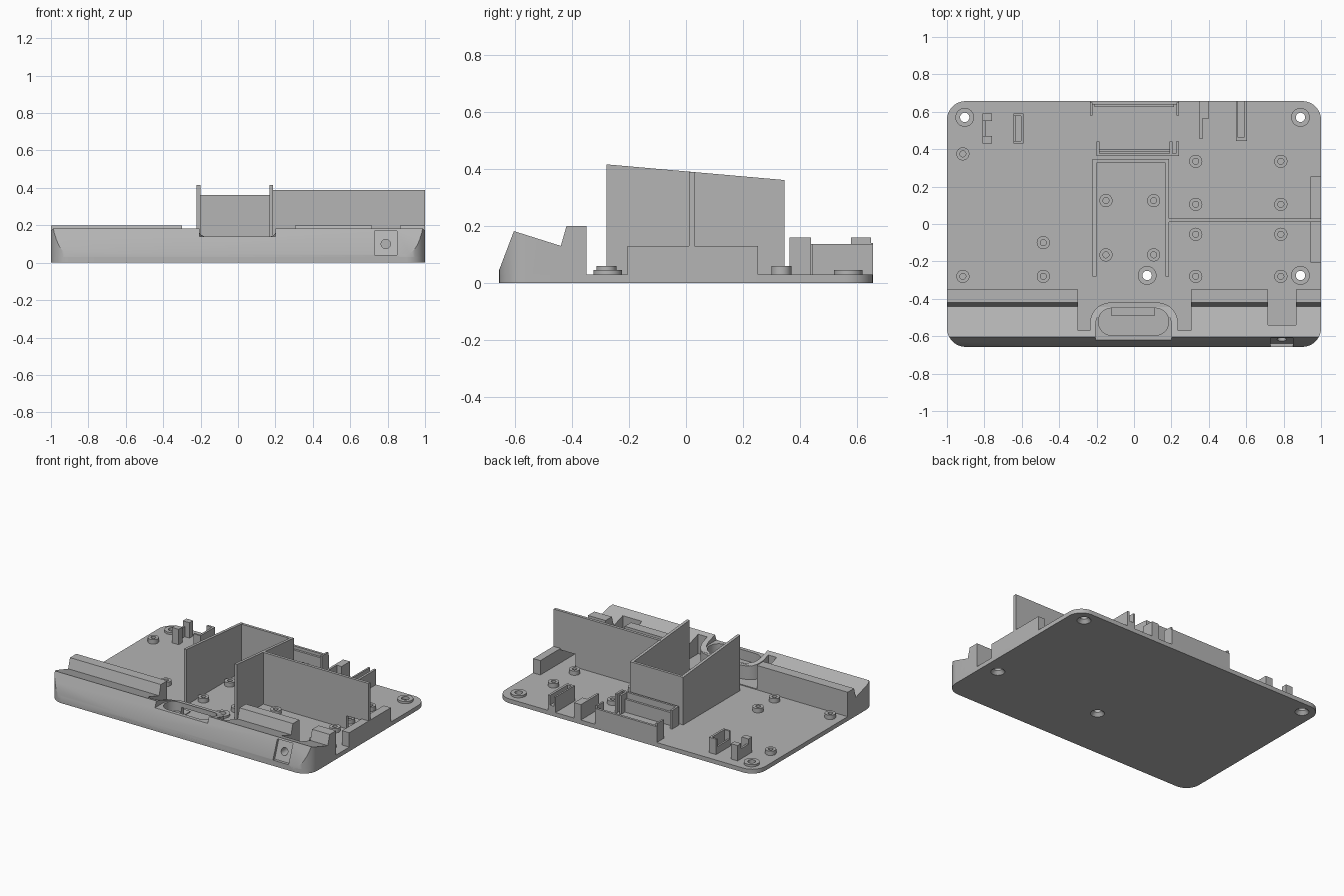
import bpy, bmesh, math
from mathutils import Matrix, Vector

cube = bpy.data.objects.get("Cube")
if cube:
    bpy.data.objects.remove(cube, do_unlink=True)

grey = bpy.data.materials.new("plain grey plastic")
grey.use_nodes = True
colour = (0.46, 0.46, 0.46, 1)
grey.diffuse_color = colour
grey.node_tree.nodes["Principled BSDF"].inputs["Base Color"].default_value = colour


def finish(bm, name):
    bmesh.ops.recalc_face_normals(bm, faces=bm.faces)
    me = bpy.data.meshes.new(name)
    bm.to_mesh(me)
    bm.free()
    me.materials.append(grey)
    ob = bpy.data.objects.new(name, me)
    bpy.context.collection.objects.link(ob)
    return ob


def prism(name, points, direction):
    """Closed outline swept along a vector."""
    bm = bmesh.new()
    face = bm.faces.new([bm.verts.new(p) for p in points])
    swept = bmesh.ops.extrude_face_region(bm, geom=[face])["geom"]
    verts = [g for g in swept if isinstance(g, bmesh.types.BMVert)]
    bmesh.ops.translate(bm, verts=verts, vec=direction)
    return finish(bm, name)


def boxes(name, *spans):
    """One object from (x0, x1, y0, y1, z0, z1) blocks."""
    bm = bmesh.new()
    for x0, x1, y0, y1, z0, z1 in spans:
        size = Matrix.Diagonal((x1 - x0, y1 - y0, z1 - z0, 1))
        place = Matrix.Translation(((x0 + x1) / 2, (y0 + y1) / 2, (z0 + z1) / 2))
        bmesh.ops.create_cube(bm, size=1, matrix=place @ size)
    return finish(bm, name)


def slab(name, x0, x1, y0, y1, z0, z1, front_r, back_r):
    """Upright block with rounded plan corners."""
    pts = []
    corners = [(x1, y0, -1, 1, front_r, 270), (x1, y1, -1, -1, back_r, 0),
               (x0, y1, 1, -1, back_r, 90), (x0, y0, 1, 1, front_r, 180)]
    for x, y, sx, sy, r, start in corners:
        for i in range(11 if r else 1):
            a = math.radians(start + 9 * i)
            pts.append((x + sx * r + r * math.cos(a), y + sy * r + r * math.sin(a), z0))
    return prism(name, pts, (0, 0, z1 - z0))


def cone(name, place, r0, r1, depth, axis="Z"):
    bm = bmesh.new()
    turn = Matrix.Rotation(math.pi / 2, 4, "X") if axis == "Y" else Matrix()
    bmesh.ops.create_cone(bm, cap_ends=True, segments=32, radius1=r0, radius2=r1,
                          depth=depth, matrix=Matrix.Translation(place) @ turn)
    return finish(bm, name)


def boolean(ob, tool, operation="DIFFERENCE"):
    mod = ob.modifiers.new("cut", "BOOLEAN")
    mod.operation, mod.object, mod.solver = operation, tool, "EXACT"
    bpy.context.view_layer.objects.active = ob
    bpy.ops.object.modifier_apply(modifier=mod.name)
    bpy.data.objects.remove(tool, do_unlink=True)


def ring(name, x, y, outer, inner, z0, z1):
    """Hollow round boss."""
    bm = bmesh.new()
    prof = [(inner, z0), (outer, z0), (outer, z1), (inner, z1), (inner, z0)]
    vs = [bm.verts.new((x + r, y, z)) for r, z in prof]
    es = [bm.edges.new(p) for p in zip(vs, vs[1:])]
    bmesh.ops.spin(bm, geom=vs + es, cent=(x, y, 0), axis=(0, 0, 1),
                   angle=math.tau, steps=32)
    bmesh.ops.remove_doubles(bm, verts=bm.verts, dist=0.0005)
    return finish(bm, name)


D = 0.657      # half depth
T = 0.03       # floor thickness

# Floor plate with countersunk corner screws
plate = slab("base_plate", -1, 1, -D, D, 0, T, 0.1, 0.1)
for i, (x, y) in enumerate([(-0.905, 0.57), (0.89, 0.57), (0.07, -0.275), (0.89, -0.275)]):
    boolean(plate, cone("hole", (x, y, 0.02), 0.025, 0.025, 0.1))
    boolean(plate, cone("countersink", (x, y, 0.008), 0.05, 0.025, 0.03))
    ring(f"screw_boss_{i}", x, y, 0.05, 0.025, 0.025, 0.045)

# Sloped front bar with a raised rear lip
profile = [(-D, 0.004), (-D, 0.045), (-0.605, 0.182), (-0.44, 0.13),
           (-0.42, 0.2), (-0.35, 0.2), (-0.35, 0.004)]
bar = prism("front_bar", [(-1, y, z) for y, z in profile], (2, 0, 0))
boolean(bar, slab("outline", -1, 1, -D, D, -0.1, 0.4, 0.1, 0.1), "INTERSECT")

# Central notch leaves an arched collar standing
notch = boxes("notch", (-0.3, 0.305, -0.57, -0.3, 0.036, 0.4))
boolean(notch, slab("collar", -0.235, 0.235, -0.62, -0.42, 0, 0.5, 0, 0.11))
boolean(bar, notch)
boolean(bar, slab("collar_step", -0.205, 0.2, -0.8, -0.44, 0.14, 0.4, 0, 0.1))
boolean(bar, slab("collar_lip", -0.3, 0.3, -0.443, -0.3, 0.13, 0.4, 0, 0))
boolean(bar, slab("collar_well", -0.19, 0.185, -0.595, -0.45, 0.07, 0.4, 0.07, 0.07))
boolean(bar, boxes("cable_gap", (-0.12, 0.11, -0.49, -0.3, T, 0.1)))

# Socket pocket, its hole and the space behind it
boolean(bar, boxes("socket_space", (0.717, 0.865, -0.54, -0.3, 0.036, 0.4)))
pocket = [(-0.8, 0.04), (-0.638, 0.04), (-0.592, 0.17), (-0.8, 0.17)]
boolean(bar, prism("pocket", [(0.73, y, z) for y, z in pocket], (0.12, 0, 0)))
boolean(bar, cone("socket_hole", (0.79, -0.6, 0.1), 0.025, 0.025, 0.2, "Y"))


# Tall walls of the central bay, falling towards the back
def top(y):
    return 0.392 - 0.088 * y


def bay_wall(name, x):
    y0, y1 = -0.28, 0.347
    pts = [(x, y0, 0.02), (x, y1, 0.02), (x, y1, top(y1)), (x, y0, top(y0))]
    return prism(name, pts, (0.02, 0, 0))


bay_wall("bay_wall_right", -0.221)
left_wall = bay_wall("bay_wall_left", 0.168)
boxes("bay_wall_back", (-0.215, 0.18, 0.327, 0.346, 0.02, top(0.346)))

# Long divider with a cable opening, and the block on the side edge
divider = boxes("divider", (0.18, 0.999, 0.01, 0.03, 0.02, 0.39))
boolean(divider, boxes("opening", (0.83, 0.945, -0.1, 0.1, T, 0.12)))
boxes("side_block", (0.945, 1, -0.205, 0.253, 0.004, 0.13))

# Standoffs: a grid on the left, four in the bay, a few on the right
spots = [(x, y) for x in (0.33, 0.785) for y in (0.335, 0.105, -0.055, -0.28)]
spots += [(x, y) for x in (-0.15, 0.105) for y in (0.125, -0.165)]
spots += [(-0.915, 0.375), (-0.915, -0.28), (-0.485, -0.28), (-0.485, -0.1)]
for i, (x, y) in enumerate(spots):
    ring(f"standoff_{i}", x, y, 0.035, 0.016, 0.025, 0.06)

# Board holder at the back: two facing channels
B = 0.02
boxes("holder_rear", (-0.235, 0.24, 0.64, D, B, 0.14),
      (-0.235, -0.222, 0.58, 0.65, B, 0.16), (0.227, 0.24, 0.58, 0.65, B, 0.16),
      (-0.21, 0.215, 0.625, 0.645, B, 0.12))
boxes("holder_front", (-0.2, 0.205, 0.385, 0.4, B, 0.12),
      (-0.2, 0.24, 0.363, 0.378, B, 0.16), (-0.2, 0.205, 0.375, 0.39, B, 0.09),
      (-0.2, -0.185, 0.365, 0.44, B, 0.16), (0.19, 0.205, 0.365, 0.44, B, 0.16),
      (0.225, 0.24, 0.365, 0.44, B, 0.16))

# Upright fins beside the holder
boxes("fin_inner", (0.35, 0.366, 0.455, D, B, 0.137), (0.36, 0.402, 0.565, D, B, 0.137))
boxes("fin_outer", (0.588, 0.604, 0.445, D, B, 0.137), (0.545, 0.557, 0.46, D, B, 0.137),
      (0.545, 0.604, 0.445, 0.462, B, 0.137), (0.55, 0.6, 0.46, D, B, 0.07))

# Pair of clips in the right rear corner
boxes("clip_outer", (-0.81, -0.795, 0.43, 0.59, B, 0.1),
      (-0.81, -0.758, 0.43, 0.47, B, 0.137), (-0.81, -0.758, 0.55, 0.59, B, 0.137))
boxes("clip_inner", (-0.605, -0.59, 0.43, 0.59, B, 0.137),
      (-0.645, -0.59, 0.43, 0.443, B, 0.137), (-0.645, -0.59, 0.577, 0.59, B, 0.137),
      (-0.645, -0.632, 0.435, 0.585, B, 0.08))

# Smooth rounds, crisp edges
bpy.ops.object.select_all(action="DESELECT")
for ob in bpy.context.collection.objects:
    if ob.type == "MESH" and grey.name in ob.data.materials:
        ob.select_set(True)
        bpy.context.view_layer.objects.active = ob
bpy.ops.object.shade_smooth_by_angle(angle=math.radians(30))
